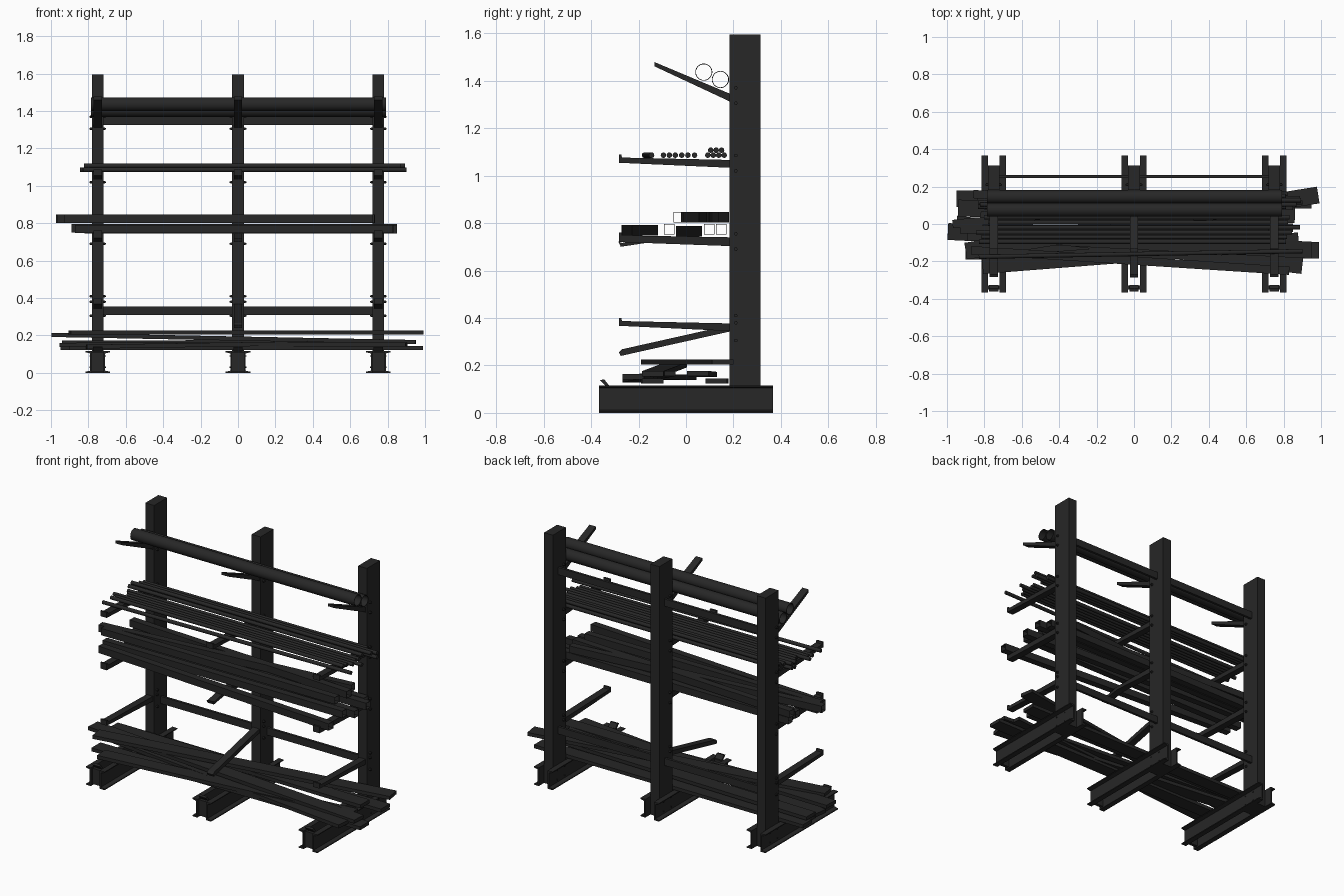
import bpy, bmesh, math, random
from mathutils import Vector

random.seed(4)


def material(name, rgb):
    m = bpy.data.materials.new(name)
    m.diffuse_color = (*rgb, 1)
    return m


DARK = material("dark_steel", (0.02, 0.02, 0.02))


def rect(w, h):
    return [(-w / 2, -h / 2), (w / 2, -h / 2), (w / 2, h / 2), (-w / 2, h / 2)]


def circle(r, n):
    return [(r * math.cos(2 * math.pi * i / n), r * math.sin(2 * math.pi * i / n)) for i in range(n)]


def sweep(name, p, q, outer, inner=None, smooth=False):
    """Extrude a (side, up) profile from p to q, with an optional bore."""
    p, q = Vector(p), Vector(q)
    d = (q - p).normalized()
    ref = Vector((0, 1, 0)) if abs(d.z) > 0.9 else Vector((0, 0, 1))
    side = ref.cross(d).normalized()
    up = d.cross(side)
    bm = bmesh.new()
    rings = []
    for prof in (outer, inner):
        if prof:
            rings.append([[bm.verts.new(o + side * a + up * b) for a, b in prof] for o in (p, q)])
    for s, e in rings:
        for i in range(len(s)):
            j = (i + 1) % len(s)
            bm.faces.new((s[i], s[j], e[j], e[i]))
    for k in (0, 1):
        if inner:
            a, b = rings[0][k], rings[1][k]
            for i in range(len(a)):
                j = (i + 1) % len(a)
                bm.faces.new((a[i], a[j], b[j], b[i]))
        else:
            bm.faces.new(rings[0][k])
    bmesh.ops.recalc_face_normals(bm, faces=bm.faces)
    me = bpy.data.meshes.new(name)
    bm.to_mesh(me)
    bm.free()
    me.materials.append(DARK)
    ob = bpy.data.objects.new(name, me)
    bpy.context.collection.objects.link(ob)
    if smooth:
        bpy.context.view_layer.objects.active = ob
        ob.select_set(True)
        bpy.ops.object.shade_smooth_by_angle(angle=math.radians(40))
        ob.select_set(False)
    return ob


def side_plate(name, x, w, pts):
    """Extrude a (y, z) outline across x."""
    return sweep(name, (x - w / 2, 0, 0), (x + w / 2, 0, 0), pts)


def bolts(name, x, y, z):
    # hex head and shank showing on both sides of the column
    sweep(name + "_shank", (x - 0.045, y, z), (x + 0.045, y, z), circle(0.004, 6))
    for s in (-1, 1):
        sweep(name + "_head", (x + s * 0.03, y, z), (x + s * 0.04, y, z), circle(0.008, 6))


# Uprights, paired-channel bases and toe stops
for x in (-0.75, 0, 0.75):
    sweep("column", (x, 0.248, 0), (x, 0.248, 1.595), rect(0.062, 0.131))
    for s in (-1, 1):
        chan = [(0.031, 0), (0.066, 0), (0.066, 0.006), (0.04, 0.012), (0.04, 0.104),
                (0.066, 0.11), (0.066, 0.116), (0.031, 0.116)]
        # sweep side axis points to -x when travelling along -y
        sweep("base_channel", (x, 0.366, 0), (x, -0.366, 0), [(s * a, b) for a, b in chan])
    side_plate("toe_stop", x, 0.05, [(-0.362, 0.138), (-0.345, 0.142), (-0.325, 0.116), (-0.34, 0.114)])
    sweep("base_spacer", (x, -0.35, 0.058), (x, -0.33, 0.058), rect(0.062, 0.1))
    for z in (0.03, 0.09):
        for y in (0.21, 0.285):
            bolts("base_bolt", x, y, z)

    # Cantilever arms: (root bottom, root top, tip bottom, tip top)
    for level, (r0, r1, t0, t1) in enumerate([(0.345, 0.377, 0.367, 0.387),
                                             (0.703, 0.74, 0.72, 0.748),
                                             (1.033, 1.066, 1.054, 1.076)]):
        pts = [(0.185, r0), (0.185, r1), (-0.27, t1), (-0.272, t1 + 0.012),
               (-0.283, t1 + 0.012), (-0.283, t0)]
        if x == 0 and level == 0:     # arm that has sagged
            pts = [(0.185, 0.343), (0.185, 0.37), (-0.27, 0.268), (-0.283, 0.255), (-0.275, 0.24)]
        if x == 0 and level == 1:     # arm with a bent tip
            pts = [(0.185, r0), (0.185, r1), (-0.13, 0.745), (-0.27, 0.716), (-0.285, 0.722),
                   (-0.275, 0.7), (-0.13, 0.722)]
        side_plate("arm", x, 0.045, pts)
    side_plate("top_arm", x, 0.045, [(0.185, 1.312), (0.185, 1.345), (-0.132, 1.478), (-0.132, 1.46)])
    for z in (0.305, 0.38, 0.41, 0.69, 0.755, 1.02, 1.085, 1.305, 1.37):
        bolts("arm_bolt", x, 0.21, z)

# Cross ties between the uprights
for z in (0.332, 1.347):
    sweep("cross_tie", (-0.75, 0.254, z), (0.75, 0.254, z), rect(0.016, 0.046))

# Large pipes on the tilted top arms
for y, z in ((0.075, 1.436), (0.145, 1.405)):
    sweep("pipe", (-0.787, y, z), (0.792, y, z), circle(0.036, 32), circle(0.033, 32), True)

# Round bars, second level
bars = [(y, 1.086) for y in (-0.095, -0.07, -0.045, -0.018, 0.008, 0.036, 0.092, 0.115, 0.138, 0.161)]
bars += [(y, 1.107) for y in (0.104, 0.127, 0.15)]
for y, z in bars:
    a, b = random.uniform(-0.85, -0.76), random.uniform(0.8, 0.91)
    sweep("round_bar", (a, y, z), (b, y, z), circle(0.0115, 16), None, True)
sweep("round_bar", (-0.83, -0.175, 1.086), (0.9, -0.145, 1.086), circle(0.0115, 16), None, True)

# Square tubes, third level
TUBE, BORE = rect(0.044, 0.044), rect(0.04, 0.04)
for a, b, y0, y1, z in [(-0.89, 0.8, -0.07, -0.07, 0.773), (-0.8, 0.85, 0.098, 0.098, 0.773),
                        (-0.84, 0.8, 0.148, 0.148, 0.773), (-0.87, 0.83, -0.14, -0.25, 0.769),
                        (-0.82, 0.85, 0.045, -0.02, 0.766), (-0.97, 0.7, 0.0, 0.16, 0.824),
                        (-0.93, 0.72, -0.03, -0.03, 0.824), (-0.86, 0.73, 0.16, 0.075, 0.824)]:
    sweep("square_tube", (a, y0, z), (b, y1, z), TUBE, BORE)

# Loose planks piled on the bases
for p, q in [((-0.95, 0.135, 0.134), (0.95, 0.128, 0.134)),
             ((-0.90, -0.145, 0.134), (0.99, -0.14, 0.134)),
             ((-0.81, -0.222, 0.14), (0.88, -0.09, 0.166)),
             ((-0.95, -0.0, 0.15), (0.9, -0.222, 0.152)),
             ((-0.94, 0.085, 0.162), (0.86, 0.05, 0.166)),
             ((-0.995, -0.04, 0.203), (0.95, -0.14, 0.165)),
             ((-0.9, -0.145, 0.215), (0.985, 0.155, 0.215))]:
    sweep("plank", p, q, rect(0.09, 0.022))
